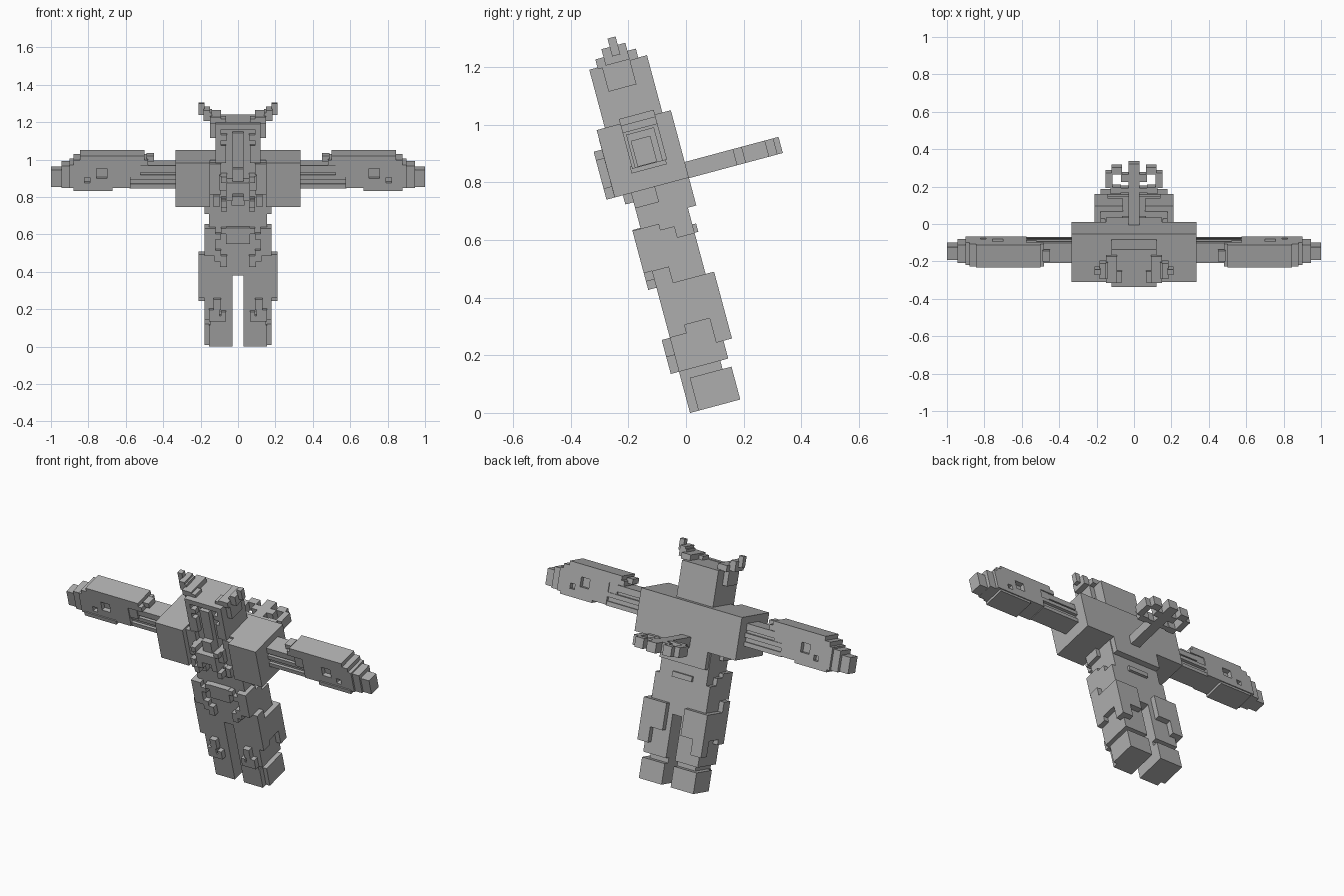
import bpy, bmesh, math
from mathutils import Matrix

grey = bpy.data.materials.new("stone_grey")
grey.diffuse_color = (0.42, 0.42, 0.42, 1)

# whole figure leans forward 15 degrees about its feet
LEAN = Matrix.Translation((0, 0, -0.004)) @ Matrix.Rotation(math.radians(15), 4, 'X')


def blocks(name, boxes, mirror=True):
    """One object from boxes (x0, x1, depth0, depth1, height0, height1)."""
    bm = bmesh.new()
    for x0, x1, v0, v1, w0, w1 in boxes:
        for s in ((1, -1) if mirror else (1,)):
            m = Matrix.Translation((s * (x0 + x1) / 2, (v0 + v1) / 2, (w0 + w1) / 2))
            m = m @ Matrix.Diagonal((x1 - x0, v1 - v0, w1 - w0, 1))
            bmesh.ops.create_cube(bm, size=1, matrix=m)
    bm.transform(LEAN)
    me = bpy.data.meshes.new(name)
    bm.to_mesh(me)
    bm.free()
    me.materials.append(grey)
    ob = bpy.data.objects.new(name, me)
    bpy.context.collection.objects.link(ob)
    return ob


F, B = 0.0145, 0.1915      # front and back of the body
P, Q = -0.015, 0.222       # raised plates in front and behind

# boots, with a narrow ankle above
blocks("boots", [(.03, .18, .045, .195, 0, .118), (.03, .155, F, .05, 0, .118)])
blocks("ankles", [(.03, .15, F, .163, .11, .155)])

# legs
blocks("lower_legs", [(.03, .18, F, B, .148, .29)])
blocks("upper_legs", [(.03, .18, F, B, .28, .46)])
blocks("thigh_plates", [
    (.15, .21, F, .075, .27, .51), (.15, .21, .07, .17, .30, .452),
    (.15, .21, .165, Q, .212, .452), (.06, .19, .18, Q, .30, .452),
    (.14, .19, .18, Q, .212, .31)])
blocks("shin_guards", [(.065, .155, P, .02, .148, .178), (.10, .155, P, .02, .17, .21),
                       (.065, .09, P, .02, .17, .20), (.09, .13, P, .02, .21, .27)])

# torso
blocks("torso", [(-.155, .155, F, B, .395, .80)], False)
blocks("hip_skirt", [(.12, .18, P, .08, .51, .662), (.15, .18, .07, B, .455, .60),
                     (.15, .18, .07, .13, .59, .64), (.15, .18, F, .10, .735, .80),
                     (.09, .125, P, .02, .48, .54), (.06, .095, P, .02, .45, .51),
                     (.09, .125, P, .02, .60, .632)])
blocks("belt_buckle", [(-.065, .065, P, .02, .575, .665), (-.09, .09, P, .02, .632, .662)], False)
blocks("back_clasp", [(-.065, .065, .18, .205, .60, .63)], False)

# chest, shoulders and back
blocks("chest", [(-.16, .16, F, Q, .79, 1.032)], False)
blocks("back_plate", [(-.15, .15, .18, Q, .69, .80)], False)
blocks("shoulders", [(.15, .333, -.0445, Q, .79, 1.032)])
blocks("chest_trim", [
    (.09, .155, P, .02, .85, 1.02), (.06, .10, -.045, .02, .88, .96),
    (.06, .09, -.074, -.03, .79, .83), (.06, .09, P, .02, .757, .83),
    (.03, .065, -.074, .02, .83, .87), (.06, .09, -.074, -.03, .93, .962),
    (.10, .13, -.045, .02, .79, .85)])
blocks("chest_emblem", [(-.065, .065, -.074, .02, .87, .93), (-.03, .03, -.045, .02, .93, 1.0),
                        (-.035, .035, P, .02, .79, .84)], False)

# head and face plates
blocks("head", [(-.12, .12, F, B, 1.02, 1.238)], False)
blocks("face_guard", [(.065, .12, P, .02, 1.024, 1.12), (.09, .12, P, .02, 1.11, 1.22),
                      (.06, .095, P, .02, 1.15, 1.18)])
blocks("nose_guard", [(-.03, .03, P, .02, .98, 1.19)], False)
blocks("brow", [(-.12, .12, P, .02, 1.21, 1.241)], False)

# stepped horns
blocks("horns", [
    (.09, .15, F, .16, 1.235, 1.27), (.115, .15, .03, .13, 1.15, 1.24),
    (.065, .10, F, .075, 1.23, 1.26), (.14, .185, .044, .13, 1.24, 1.285),
    (.15, .185, .044, .13, 1.27, 1.299), (.18, .21, .074, .103, 1.265, 1.329)])

# arms: ribbed upper arm, forearm with raised top, hand
blocks("upper_arms", [(.32, .58, .065, .15, .87, .985), (.32, .52, .05, .16, .955, .992),
                      (.32, .58, .05, .165, .915, .94), (.32, .58, .05, .16, .865, .89)])
forearms = blocks("forearms", [(.575, .90, .04, .165, .87, 1.0)])
blocks("forearm_plates", [
    (.67, .88, .034, .16, .855, .88), (.52, .60, .045, .16, .93, 1.0),
    (.48, .88, .04, .165, .995, 1.025), (.50, .845, .04, .165, 1.02, 1.049),
    (.45, .49, .07, .13, 1.01, 1.04)])
blocks("hands", [(.89, .945, .05, .15, .87, .99), (.93, 1.0, .06, .13, .872, .965)])

# small square recesses on both faces of the forearms
holes = []
for v in (.04, .165):
    holes += [(.70, .757, v - .025, v + .025, .925, .98),
              (.79, .82, v - .025, v + .025, .90, .93)]
cutter = blocks("recess_cutter", holes)
cutter.hide_render = True
cutter.hide_set(True)
cut = forearms.modifiers.new("recesses", 'BOOLEAN')
cut.operation = 'DIFFERENCE'
cut.solver = 'EXACT'
cut.object = cutter

# tail bar with a curl on each side
blocks("tail", [(-.03, .03, .21, .559, .788, .846)], False)
blocks("tail_curls", [
    (.025, .07, .46, .50, .788, .846), (.065, .12, .50, .54, .788, .846),
    (.115, .152, .425, .51, .788, .846), (.07, .125, .394, .43, .788, .846),
    (.025, .075, .40, .425, .788, .846)])
